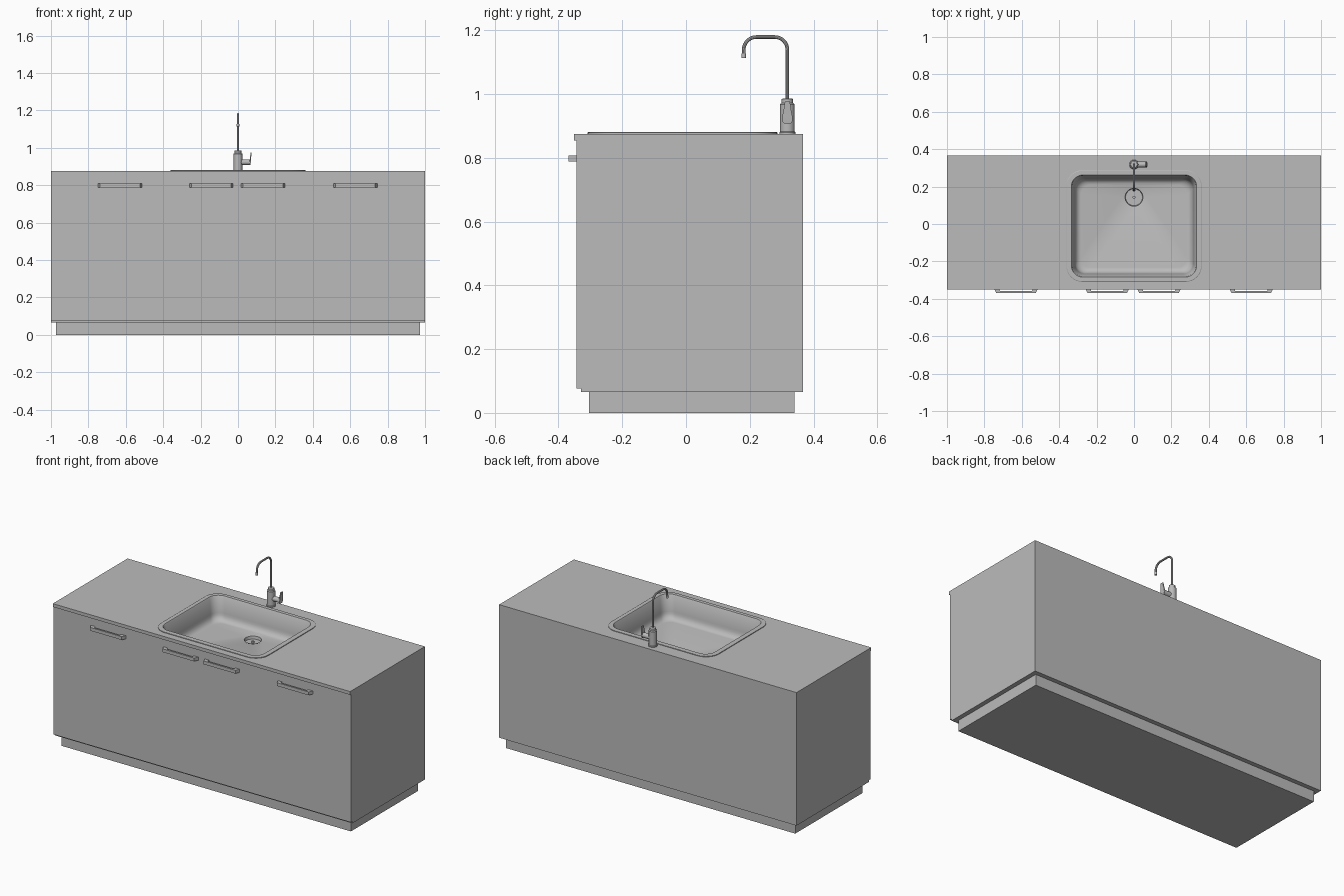
import bpy, bmesh, math
from mathutils import Vector

if "Cube" in bpy.data.objects:
    bpy.data.objects.remove(bpy.data.objects["Cube"])

grey = bpy.data.materials.new("plain grey")
grey.use_nodes = True
grey.diffuse_color = (0.5, 0.5, 0.5, 1)
grey.node_tree.nodes["Principled BSDF"].inputs["Base Color"].default_value = (0.5, 0.5, 0.5, 1)


def finish(name, mesh):
    """Turn a mesh into a named object with smooth faces and sharp edges."""
    mesh.materials.clear()
    mesh.materials.append(grey)
    for poly in mesh.polygons:
        poly.use_smooth = True
    mesh.set_sharp_from_angle(angle=math.radians(32))
    obj = bpy.data.objects.new(name, mesh)
    bpy.context.collection.objects.link(obj)
    return obj


def loft(name, rings, cap_start=True, cap_end=True):
    """Skin a stack of counter-clockwise rings."""
    bm = bmesh.new()
    rows = [[bm.verts.new(p) for p in ring] for ring in rings]
    n = len(rows[0])
    for a, b in zip(rows, rows[1:]):
        for i in range(n):
            j = (i + 1) % n
            bm.faces.new((a[i], a[j], b[j], b[i]))
    if cap_start:
        bm.faces.new(rows[0][::-1])
    if cap_end:
        bm.faces.new(rows[-1])
    bmesh.ops.remove_doubles(bm, verts=bm.verts, dist=0.00005)
    mesh = bpy.data.meshes.new(name)
    bm.to_mesh(mesh)
    bm.free()
    return finish(name, mesh)


def rounded(hx, hy, r, z, cx=0, cy=0, steps=8):
    """Rounded rectangle ring; a circle when hx = hy = r."""
    pts = []
    for k, (sx, sy) in enumerate(((1, 1), (-1, 1), (-1, -1), (1, -1))):
        for s in range(steps + 1):
            a = (k + s / steps) * math.pi / 2
            pts.append(Vector((cx + sx * (hx - r) + r * math.cos(a),
                               cy + sy * (hy - r) + r * math.sin(a), z)))
    return pts


def circle(r, z, cx=0, cy=0):
    return rounded(r, r, r, z, cx, cy, 6)


def prism(name, outline, z0, z1):
    return loft(name, [[(x, y, z) for x, y in outline] for z in (z0, z1)])


def box(name, x, y0, y1, z0, z1):
    return prism(name, [(-x, y0), (x, y0), (x, y1), (-x, y1)], z0, z1)


# Cabinet
box("plinth", 0.973, -0.305, 0.34, 0, 0.066)
cabinet = box("cabinet", 1, -0.33, 0.367, 0.066, 0.855)
box("front_panel", 1, -0.344, -0.33, 0.077, 0.855)
worktop = box("worktop", 1, -0.351, 0.367, 0.855, 0.875)

# Opening for the basin
cutter = loft("sink_cutter", [rounded(0.345, 0.283, 0.075, z, 0, -0.012) for z in (0.69, 0.95)])
cutter.hide_render = True
for part in (cabinet, worktop):
    mod = part.modifiers.new("sink_opening", 'BOOLEAN')
    mod.operation = 'DIFFERENCE'
    mod.solver = 'EXACT'
    mod.object = cutter
    graph = bpy.context.evaluated_depsgraph_get()
    cut_mesh = bpy.data.meshes.new_from_object(part.evaluated_get(graph))
    part.modifiers.clear()
    part.data = cut_mesh
bpy.data.objects.remove(cutter)

# Sink: rim, walls, curved floor edge and drain in one skin
sink_rows = [(0.362, 0.298, 0.085, 0.875), (0.362, 0.298, 0.085, 0.879),
             (0.359, 0.295, 0.082, 0.881), (0.335, 0.273, 0.062, 0.881),
             (0.331, 0.269, 0.058, 0.876), (0.317, 0.255, 0.055, 0.785)]
rings = [rounded(hx, hy, r, z, 0, -0.011) for hx, hy, r, z in sink_rows]
for s in range(1, 6):
    a = s / 5 * math.pi / 2
    inset = 0.033 * (1 - math.cos(a))
    rings.append(rounded(0.317 - inset, 0.255 - inset, 0.055, 0.785 - 0.045 * math.sin(a), 0, -0.011))
drain_y = 0.143
for r, z in ((0.066, 0.739), (0.052, 0.734), (0.048, 0.734), (0.045, 0.717)):
    rings.append(rounded(r, r, r, z, 0, drain_y))
loft("sink", rings, cap_start=False)
loft("drain_knob", [circle(0.008, z, 0, drain_y) for z in (0.717, 0.726)])

# Drawer handles
half = [(0.118, -0.343), (0.106, -0.369), (0.09, -0.343), (0.086, -0.358)]
outer, tip, inner, back = half
grip = [outer, inner, back, (-back[0], back[1]), (-inner[0], inner[1]),
        (-outer[0], outer[1]), (-tip[0], tip[1]), tip]
for i, x in enumerate((-0.631, -0.143, 0.134, 0.627)):
    prism(f"handle_{i + 1}", [(x + px, py) for px, py in grip], 0.788, 0.808)

# Tap body
tap_y = 0.318
loft("tap_body", [circle(r, z, 0, tap_y) for r, z in
                  ((0.025, 0.875), (0.025, 0.88), (0.023, 0.882), (0.023, 0.968),
                   (0.018, 0.972), (0.018, 0.984), (0.015, 0.986))])

# Side stub that carries the lever
stub = [[(0.01 + p.z, tap_y + p.x, 0.923 + p.y) for p in circle(r, z)]
        for r, z in ((0.015, 0), (0.015, 0.052), (0.012, 0.056))]
loft("tap_stub", stub)

# Lever tapering upward
lever_rows = [(0.010, 0.907, 0.064), (0.016, 0.915, 0.065), (0.016, 0.93, 0.066),
              (0.011, 0.955, 0.068), (0.008, 0.976, 0.07)]
loft("tap_lever", [[(x - 0.003, tap_y - w, z), (x + 0.003, tap_y - w, z),
                    (x + 0.003, tap_y + w, z), (x - 0.003, tap_y + w, z)]
                   for w, z, x in lever_rows])

# Swan-neck spout
bend, top, tip_y = 0.04, 1.179, 0.181
path = [(tap_y, 0.98)]
for cy, start in ((tap_y - bend, 0), (tip_y + bend, math.pi / 2)):
    for s in range(9):
        a = start + s / 8 * math.pi / 2
        path.append((cy + bend * math.cos(a), top - bend + bend * math.sin(a)))
path.append((tip_y, 1.115))
curve = bpy.data.curves.new("spout_path", 'CURVE')
curve.dimensions = '3D'
curve.bevel_depth = 0.006
curve.bevel_resolution = 3
curve.use_fill_caps = True
spline = curve.splines.new('POLY')
spline.points.add(len(path) - 1)
for point, (y, z) in zip(spline.points, path):
    point.co = (0, y, z, 1)
helper = bpy.data.objects.new("spout_path", curve)
bpy.context.collection.objects.link(helper)
graph = bpy.context.evaluated_depsgraph_get()
spout_mesh = bpy.data.meshes.new_from_object(helper.evaluated_get(graph))
bpy.data.objects.remove(helper)
finish("tap_spout", spout_mesh)
loft("spout_nozzle", [circle(0.0075, z, 0, tip_y) for z in (1.113, 1.128)])
